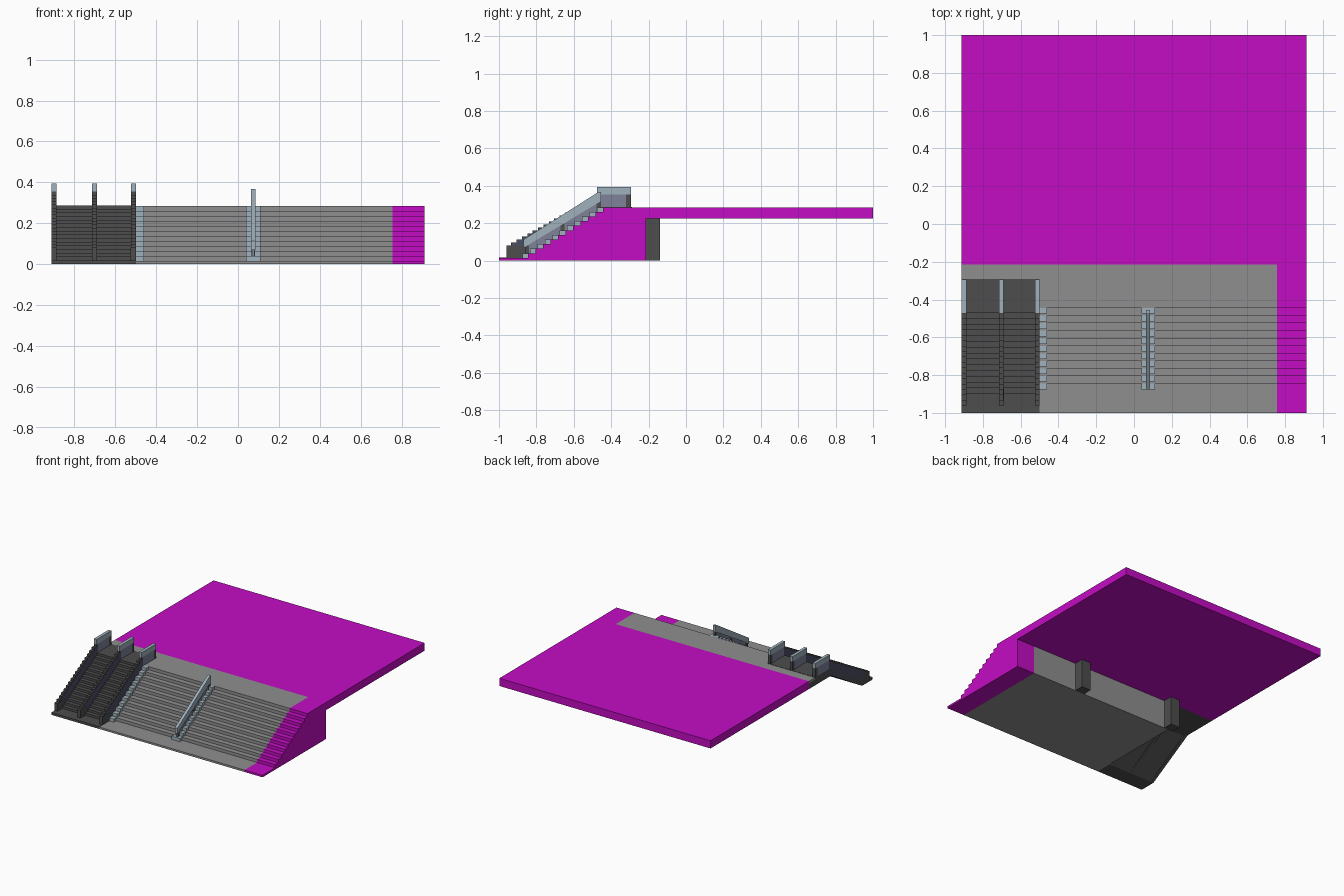
import bpy, bmesh

if "Cube" in bpy.data.objects:
    bpy.data.objects.remove(bpy.data.objects["Cube"], do_unlink=True)


def material(name, rgb):
    lin = [((c / 255 + 0.055) / 1.055) ** 2.4 if c > 10 else c / 255 / 12.92 for c in rgb]
    m = bpy.data.materials.new(name)
    m.use_nodes = True
    m.diffuse_color = (*lin, 1)
    m.node_tree.nodes["Principled BSDF"].inputs["Base Color"].default_value = (*lin, 1)
    return m


MAGENTA = material("magenta", (196, 12, 196))
GREY = material("concrete_grey", (141, 143, 141))
DARK = material("dark_grey", (77, 77, 77))
LIGHT = material("pale_blue", (160, 178, 188))
PANEL = material("panel_blue_grey", (125, 130, 153))
SLATE = material("slate", (75, 78, 98))


def extrude(name, profile, x0, x1, mat, side_mat=None):
    """Extrude a (y, z) profile along x; side_mat colours the two end caps."""
    bm = bmesh.new()
    cap = bm.faces.new([bm.verts.new((x0, y, z)) for y, z in profile])
    ext = bmesh.ops.extrude_face_region(bm, geom=[cap])["geom"]
    bmesh.ops.translate(bm, vec=(x1 - x0, 0, 0),
                        verts=[g for g in ext if isinstance(g, bmesh.types.BMVert)])
    bmesh.ops.recalc_face_normals(bm, faces=bm.faces)
    bm.normal_update()
    mesh = bpy.data.meshes.new(name)
    mesh.materials.append(mat)
    if side_mat:
        mesh.materials.append(side_mat)
        for f in bm.faces:
            f.material_index = int(abs(f.normal.x) > 0.5)
    bm.to_mesh(mesh)
    bm.free()
    ob = bpy.data.objects.new(name, mesh)
    bpy.context.collection.objects.link(ob)
    return ob


def box(name, x0, x1, y0, y1, z0, z1, mat):
    return extrude(name, [(y0, z0), (y1, z0), (y1, z1), (y0, z1)], x0, x1, mat)


def steps(y0, z0, y1, z1, n):
    """Zigzag of n risers from (y0, z0) up to (y1, z1)."""
    pts = []
    for i in range(n):
        y = y0 + (y1 - y0) * i / (n - 1)
        pts += [(y, z0 + (z1 - z0) * i / n), (y, z0 + (z1 - z0) * (i + 1) / n)]
    return pts


W, TOP, UNDER, FLOOR = 0.912, 0.285, 0.225, 0.015
BACK = -0.215

# Upper deck and its pillars
box("upper_deck", -W, W, BACK, 1, UNDER, TOP, MAGENTA)
for i, x in enumerate((-0.505, 0.33)):
    box(f"pillar_{i + 1}", x - 0.04, x + 0.04, BACK, -0.14, 0, UNDER, DARK)

# Main stairs with the coloured side strip
stair = [(BACK, 0), (-1, 0), (-1, FLOOR)] + steps(-0.845, FLOOR, -0.445, TOP, 11) + [(BACK, TOP)]
extrude("main_stairs", stair, -0.5, 0.757, GREY)
extrude("side_stairs", stair, 0.757, W, MAGENTA)

# Stepped trims along the stairs
RISE = (TOP - FLOOR) / 11
trim = steps(-0.875, FLOOR, -0.475, TOP, 11)
trim += [(y + 0.03, z) for y, z in reversed(trim)]
trim[11 * 2:] = [(y, z + 0.001) for y, z in trim[11 * 2:]]
for name, x0, x1 in (("wall_trim", -0.5, -0.46), ("middle_trim", 0.04, 0.11)):
    for i in range(11):
        y = -0.845 + 0.04 * i
        z = FLOOR + RISE * i
        box(f"{name}_{i + 1}", x0, x1, y - 0.03, y, z, z + RISE, LIGHT)

# Middle handrail: sloping bar, infill panel and posts
extrude("middle_handrail", [(-0.87, 0.068), (-0.455, 0.318), (-0.455, 0.366), (-0.47, 0.366), (-0.87, 0.112)],
        0.064, 0.086, LIGHT)
extrude("middle_rail_panel", [(-0.86, 0.015), (-0.46, 0.265), (-0.46, 0.32), (-0.86, 0.078)],
        0.071, 0.079, PANEL)
for i, (y, z) in enumerate(((-0.85, 0.015), (-0.66, 0.13), (-0.468, 0.26))):
    box(f"middle_rail_post_{i + 1}", 0.067, 0.083, y - 0.01, y + 0.01, z, z + 0.065, DARK)

# Moving stairs: two flights on a sloping underside
flight = [(-0.29, UNDER), (-0.51, UNDER), (-0.87, 0), (-1, 0), (-1, 0.018)]
flight += steps(-0.9, 0.018, -0.47, 0.287, 15) + [(-0.29, 0.287)]
extrude("moving_stairs", flight, -W, -0.5, DARK)
box("moving_stairs_landing", -W, -0.5, -0.29, BACK, UNDER, 0.27, DARK)
box("landing_floor", -W, -0.5, -0.29, BACK, 0.27, TOP, GREY)

# Balustrades
rail = [(-0.46, 0.24), (-0.87, 0.0), (-0.935, 0.0)]
rail += steps(-0.935, 0.08, -0.475, 0.355, 17)[1:] + [(-0.46, 0.355)]
for i, x in enumerate((-W, -0.714, -0.524)):
    x1 = x + 0.024
    n = f"balustrade_{i + 1}"
    extrude(n, rail, x, x1, DARK, SLATE)
    box(n + "_foot", x - 0.001 * (i > 0), x1 + 0.001, -0.96, -0.87, 0.0, 0.08, DARK)
    box(n + "_panel", x, x1, -0.46, -0.32, 0.28, 0.355, PANEL)
    box(n + "_end_post", x, x1, -0.32, -0.295, 0.28, 0.355, DARK)
    box(n + "_cap", x, x1, -0.475, -0.295, 0.355, 0.394, LIGHT)
